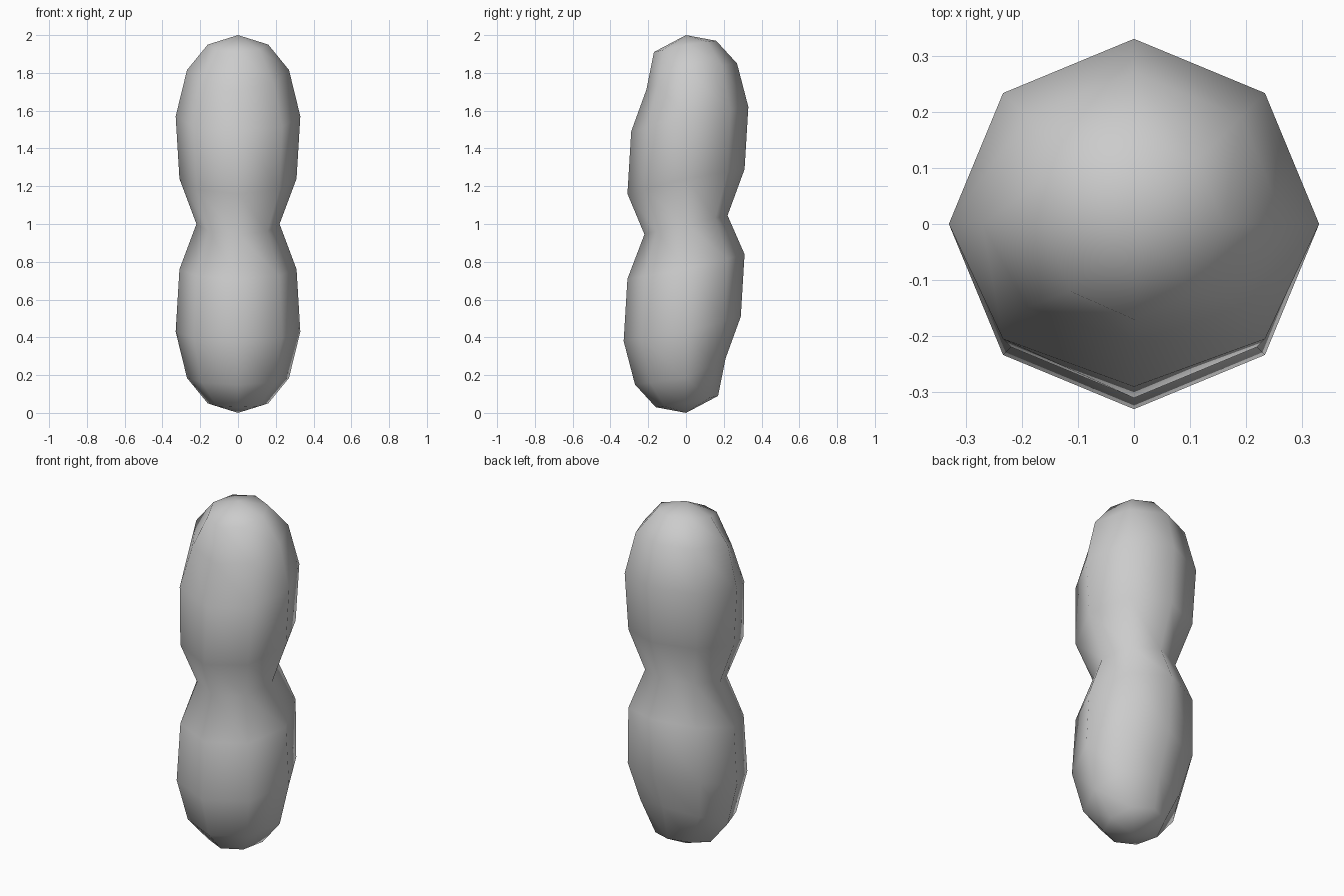
import bpy, bmesh, math

cube = bpy.data.objects.get("Cube")
if cube:
    bpy.data.objects.remove(cube, do_unlink=True)

SIDES = 8
# Upper rings above the waist: height, radius, front depth, front drop, back rise
UPPER = [
    (0.95, 0.16, 0.17, 0.04, 0.02),
    (0.815, 0.27, 0.21, 0.105, 0.035),
    (0.57, 0.33, 0.29, 0.08, 0.05),
    (0.24, 0.31, 0.31, 0.08, 0.05),
]
WAIST = (0.0, 0.22, 0.22, 0.055, 0.045)


def ring_points(height, radius, front, drop, rise):
    """Octagonal ring, tilted down and pressed in at the front."""
    points = []
    for i in range(SIDES):
        angle = math.tau * i / SIDES
        c, s = math.cos(angle), math.sin(angle)
        y = s * (radius if s > 0 else front)
        z = height + s * (rise if s > 0 else drop)
        points.append((radius * c, y, z))
    return points


def half_turn(points):
    """Turn a ring upside down about the x axis, keeping its winding."""
    turned = [(x, -y, -z) for x, y, z in points]
    return [turned[-i % SIDES] for i in range(SIDES)]


# Stack the rings from the top lobe to the bottom lobe
upper = [ring_points(*r) for r in UPPER]
rings = upper + [ring_points(*WAIST)] + [half_turn(r) for r in reversed(upper)]

bm = bmesh.new()
loops = [[bm.verts.new((x, y, z + 1)) for x, y, z in ring] for ring in rings]
top = bm.verts.new((0, 0, 2))
bottom = bm.verts.new((0, 0, 0))
for i in range(SIDES):
    j = (i + 1) % SIDES
    bm.faces.new((top, loops[0][i], loops[0][j]))
    bm.faces.new((bottom, loops[-1][j], loops[-1][i]))
    for a, b in zip(loops, loops[1:]):
        bm.faces.new((a[i], b[i], b[j], a[j]))
bmesh.ops.recalc_face_normals(bm, faces=bm.faces)
for face in bm.faces:
    face.smooth = True

mesh = bpy.data.meshes.new("two_lobed_body")
bm.to_mesh(mesh)
bm.free()
body = bpy.data.objects.new("two_lobed_body", mesh)
bpy.context.collection.objects.link(body)

# Plain grey surface
grey = bpy.data.materials.new("light_grey")
grey.use_nodes = True
colour = (0.6, 0.6, 0.6, 1)
grey.diffuse_color = colour
grey.node_tree.nodes["Principled BSDF"].inputs["Base Color"].default_value = colour
mesh.materials.append(grey)
